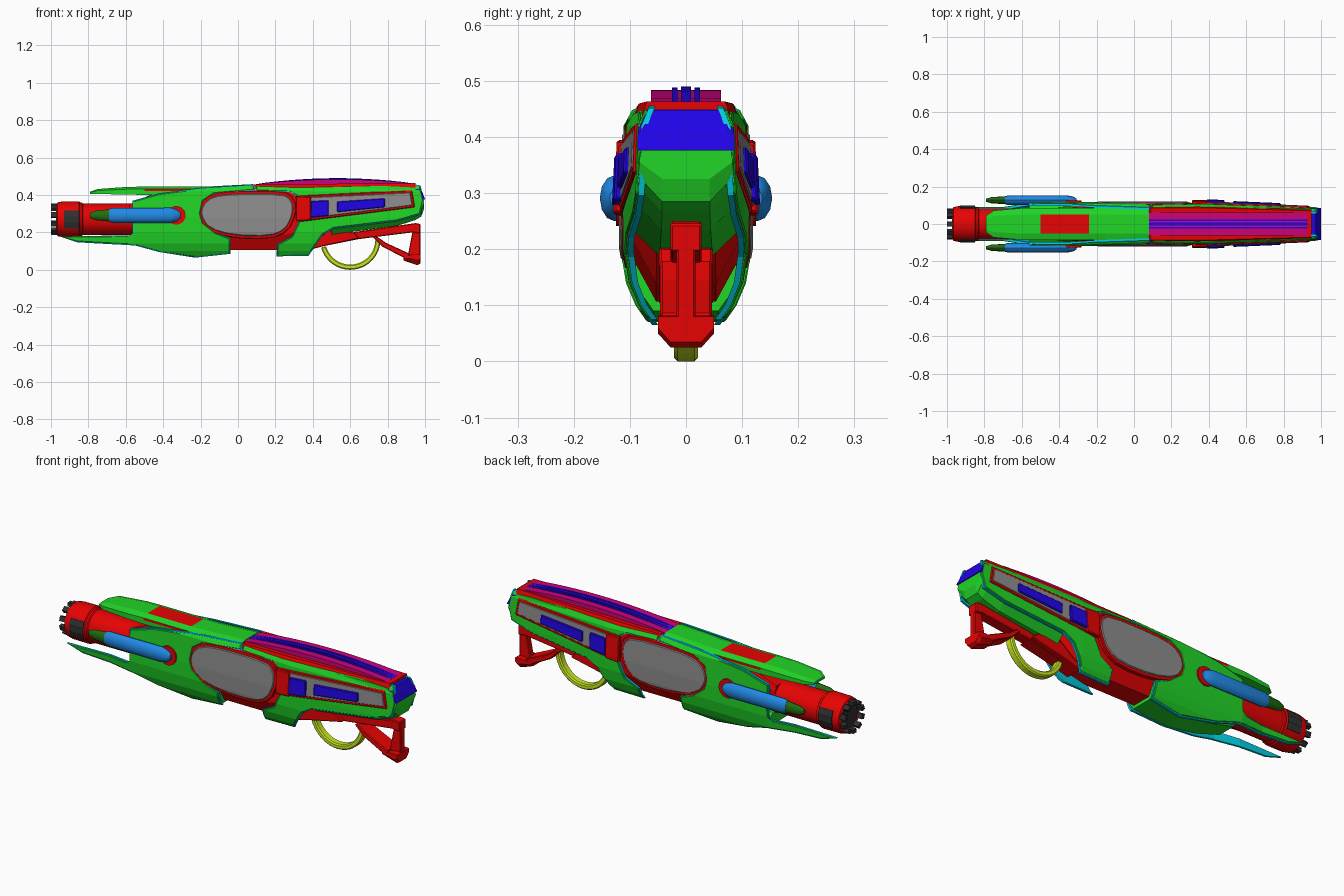
import bpy, bmesh, math
from mathutils import Matrix, Vector

old = bpy.data.objects.get("Cube")
if old:
    bpy.data.objects.remove(old, do_unlink=True)


def material(name, r, g, b):
    m = bpy.data.materials.new(name)
    m.use_nodes = True
    m.diffuse_color = (r, g, b, 1)
    m.node_tree.nodes["Principled BSDF"].inputs["Base Color"].default_value = (r, g, b, 1)
    return m


RED = material("red", .8, .001, .001)
GREEN = material("green", .015, .67, .02)
BLUE = material("deep blue", .015, .001, .8)
SKY = material("sky blue", .015, .25, .78)
GREY = material("grey", .27, .27, .27)
MAGENTA = material("magenta", .6, .001, .2)
CYAN = material("cyan", .001, .62, .78)
YELLOW = material("yellow green", .62, .83, .015)
DARK = material("charcoal", .03, .03, .03)
MOSS = material("dark green", .015, .15, .005)


def finish(name, bm, *mats, bevel=0, smooth=False):
    bmesh.ops.recalc_face_normals(bm, faces=bm.faces[:])
    mesh = bpy.data.meshes.new(name)
    bm.to_mesh(mesh)
    bm.free()
    for m in mats:
        mesh.materials.append(m)
    ob = bpy.data.objects.new(name, mesh)
    bpy.context.collection.objects.link(ob)
    if bevel:
        mod = ob.modifiers.new("edge", "BEVEL")
        mod.width, mod.segments = bevel, 1
        mod.limit_method, mod.angle_limit = "ANGLE", math.radians(40)
    if smooth:
        bpy.ops.object.select_all(action="DESELECT")
        ob.select_set(True)
        bpy.context.view_layer.objects.active = ob
        bpy.ops.object.shade_smooth_by_angle(angle=math.radians(35))


def loft(name, stations, mats, kb=.55, kt=.7, cb=.08, ct=.03, rule=None):
    """Chamfered section swept along x; a station is (x, bottom, top, half width)."""
    bm = bmesh.new()
    rings = []
    for x, zb, zt, w in stations:
        h = zt - zb
        half = [(w * kb, zb), (w, zb + min(cb, .6 * h)), (w, zt - min(ct, .3 * h)), (w * kt, zt)]
        ring = half + [(-y, z) for y, z in reversed(half)]
        rings.append([bm.verts.new((x, y, z)) for y, z in ring])
    for a, b in zip(rings, rings[1:]):
        for i in range(8):
            j = (i + 1) % 8
            bm.faces.new((a[i], a[j], b[j], b[i]))
    bm.faces.new(rings[0])
    bm.faces.new(rings[-1])
    if rule:
        for f in bm.faces:
            f.material_index = rule(f.calc_center_median())
    finish(name, bm, *mats)


def prism(name, outline, half_width, mat, y=0, bevel=.004):
    """Side outline extruded evenly across y."""
    bm = bmesh.new()
    face = bm.faces.new([bm.verts.new((x, y - half_width, z)) for x, z in outline])
    ext = bmesh.ops.extrude_face_region(bm, geom=[face])["geom"]
    for v in ext:
        if isinstance(v, bmesh.types.BMVert):
            v.co.y = y + half_width
    finish(name, bm, mat, bevel=bevel)


# half width of the outer skin by height, tapering toward both ends
SKIN = [(.06, .06), (.1, .088), (.14, .105), (.2, .115), (.28, .116), (.42, .109), (.46, .088)]


def skin(x, z):
    z = min(max(z, SKIN[0][0]), SKIN[-1][0])
    for (z0, w0), (z1, w1) in zip(SKIN, SKIN[1:]):
        if z <= z1:
            w = w0 + (w1 - w0) * (z - z0) / (z1 - z0)
            break
    nose = min(1, max(0, -.56 - x) / .14)
    return w * (1 - .2 * max(0, x - .4) / .6 - .2 * nose)


def plate(name, outline, mat, out, depth=.02, bevel=.004):
    """Side plate wrapped on the skin, on both sides."""
    bm = bmesh.new()
    bm.faces.new([bm.verts.new((x, 0, z)) for x, z in outline])
    cuts = [((0, 0, z), (0, 0, 1)) for z, _ in SKIN[1:-1]] + [((x, 0, 0), (1, 0, 0)) for x in (-.7, -.56, .4)]
    for co, no in cuts:
        bmesh.ops.bisect_plane(bm, geom=bm.verts[:] + bm.edges[:] + bm.faces[:],
                               plane_co=co, plane_no=no)
    inner = bm.verts[:]
    ext = bmesh.ops.extrude_face_region(bm, geom=bm.faces[:])["geom"]
    for v in inner:
        v.co.y = skin(v.co.x, v.co.z) + out - depth
    for v in ext:
        if isinstance(v, bmesh.types.BMVert):
            v.co.y = skin(v.co.x, v.co.z) + out
    bmesh.ops.recalc_face_normals(bm, faces=bm.faces[:])
    copy = bmesh.ops.duplicate(bm, geom=bm.verts[:] + bm.edges[:] + bm.faces[:])["geom"]
    for v in copy:
        if isinstance(v, bmesh.types.BMVert):
            v.co.y *= -1
    finish(name, bm, mat, bevel=bevel)


def grow(pts, d):
    """Offset a closed outline outward by d."""
    p = [Vector(q) for q in pts]
    n = len(p)
    area = sum(p[i - 1].x * p[i].y - p[i].x * p[i - 1].y for i in range(n))
    s = 1 if area > 0 else -1
    result = []
    for i in range(n):
        a, b = (p[i] - p[i - 1]).normalized(), (p[(i + 1) % n] - p[i]).normalized()
        na, nb = Vector((a.y, -a.x)), Vector((b.y, -b.x))
        result.append(tuple(p[i] + (na + nb) * (s * d / max(.5, 1 + na.dot(nb)))))
    return result


def lathe(name, profile, mat, location, steps=24, shape=Matrix()):
    bm = bmesh.new()
    vs = [bm.verts.new((x, 0, r)) for x, r in profile]
    es = [bm.edges.new(e) for e in zip(vs, vs[1:])]
    bmesh.ops.spin(bm, geom=vs + es, cent=(0, 0, 0), axis=(1, 0, 0), angle=math.tau, steps=steps)
    bmesh.ops.remove_doubles(bm, verts=bm.verts[:], dist=.0005)
    bm.transform(Matrix.Translation(location) @ shape)
    finish(name, bm, mat, smooth=True)


def box(name, centre, size, mat, turn):
    bm = bmesh.new()
    bmesh.ops.create_cube(bm, size=1)
    bm.transform(turn @ Matrix.Translation(centre) @ Matrix.Diagonal((*size, 1)))
    finish(name, bm, mat)


# red core
loft("core", [(-.58, .2, .35, .075), (-.46, .16, .405, .085), (-.2, .12, .425, .094), (-.05, .107, .43, .097),
              (.07, .107, .435, .097), (.09, .107, .455, .097), (.25, .107, .456, .097), (.4, .14, .458, .097),
              (.5, .22, .46, .094), (.95, .3, .463, .08)], [RED], kt=.88)

# barrel and muzzle
AXIS = (0, 0, .27)
lathe("barrel", [(-.96, 0), (-.96, .07), (-.972, .076), (-.965, .09), (-.94, .095), (-.85, .096), (-.845, .09),
                 (-.835, .09), (-.83, .084), (-.5, .084), (-.5, 0)], RED, AXIS, 32)
lathe("bore", [(-.967, 0), (-.967, .072), (-.955, .072)], DARK, AXIS)
for i in range(10):
    turn = Matrix.Translation(AXIS) @ Matrix.Rotation(math.tau * i / 10, 4, "X")
    box("muzzle_tooth", (-.978, 0, .074), (.044, .026, .02), DARK, turn)
for side in (-1, 1):
    for tilt in (-.34, 0, .34):
        turn = Matrix.Translation(AXIS) @ Matrix.Rotation(tilt, 4, "X")
        box("muzzle_panel", (-.89, side * .092, 0), (.08, .012, .033), DARK, turn)

# front hood, with red top patch and thin red side strips
loft("hood", [(-.79, .405, .418, .045), (-.75, .405, .432, .072), (-.6, .403, .443, .085), (-.5, .4, .445, .085),
              (-.24, .4, .445, .085), (-.15, .405, .446, .085), (.08, .425, .458, .085)], [GREEN, RED],
     kb=1, kt=.6, cb=.021, ct=.012,
     rule=lambda c: int(-.5 < c.x < -.24 and (abs(c.y) < .03 or abs(c.y) > .08) and c.z > .415))

# lower hull
loft("lower_hull", [(-.56, .14, .2, .095), (-.42, .098, .25, .105), (-.23, .07, .25, .107), (-.045, .09, .2, .105)],
     [GREEN])

# side shells with cyan liners; the front pair runs forward in thin prongs
front_shell = [(-.56, .18), (-.56, .365), (-.42, .405), (-.2, .432), (.08, .45), (.09, .43), (-.13, .41),
               (-.19, .37), (-.205, .3), (-.19, .25), (-.12, .195), (-.045, .165), (-.045, .09), (-.23, .07),
               (-.42, .1), (-.55, .135), (-.86, .152), (-.95, .178)]
rear_shell = [(.1, .447), (.33, .439), (.92, .455), (.972, .447), (.988, .37), (.97, .3), (.85, .265),
              (.51, .225), (.45, .19), (.375, .08), (.21, .077), (.215, .135), (.29, .175), (.33, .26),
              (.33, .39), (.28, .42), (.1, .425)]
for label, outline, out in (("front", front_shell, .002), ("rear", rear_shell, -.003)):
    plate(label + "_side_shell", outline, GREEN, out, .009, bevel=.003)
    plate(label + "_shell_liner", grow(outline, .005), CYAN, out - .005, .011, bevel=0)

# rear housing and butt cap
loft("rear_housing", [(.5, .188, .44, .094), (.85, .235, .445, .088), (.945, .265, .44, .085),
                      (.95, .267, .385, .086), (.98, .285, .38, .085), (.994, .325, .376, .083)],
     [GREEN], kb=.5, kt=.95, cb=.045)
loft("butt_cap", [(.94, .376, .45, .082), (.97, .376, .448, .083), (.986, .376, .415, .086),
                  (.999, .376, .38, .086)], [BLUE], kb=1, kt=.85, cb=.01, ct=.02)

# oval side windows
corners = [Vector(c) for c in ((-.19, .345), (-.14, .392), (-.02, .407), (.24, .407), (.29, .37), (.295, .3),
                               (.255, .215), (.17, .18), (-.02, .183), (-.155, .22), (-.2, .29))]
oval = []
for a, b in zip(corners, corners[1:] + corners[:1]):
    oval += [tuple(a.lerp(b, .25)), tuple(a.lerp(b, .75))]
plate("window_rim", grow(oval, .016), RED, -.001)
plate("window", oval, GREY, .004, bevel=.007)

# rear side panels
panel = [(.34, .385), (.92, .413), (.932, .345), (.34, .27)]
plate("panel_frame", grow(panel, .012), RED, .002)
plate("panel_field", panel, GREY, .005)
plate("panel_block", [(.31, .395), (.39, .39), (.39, .265), (.31, .26)], RED, .013)
plate("panel_plate", [(.39, .367), (.485, .372), (.485, .288), (.39, .28)], BLUE, .016)
plate("panel_slot", [(.53, .365), (.785, .382), (.785, .335), (.53, .308)], BLUE, .013)


# arched top rail with blue ridges
def arch(lift):
    top = [(.08 + .86 * i / 14, .455 + .006 * i / 14 + (.026 + lift) * math.sin(math.pi * i / 14) ** .8)
           for i in range(15)]
    return top + [(.94, .45), (.08, .445)]


prism("top_rail", arch(0), .062, MAGENTA, bevel=0)
for y, lift, half in ((0, .006, .009), (-.02, .004, .005), (.02, .004, .005)):
    prism("rail_ridge", arch(lift), half, BLUE, y, bevel=0)

# flattened side pods
FLAT = Matrix.Diagonal((1, .65, 1, 1))
for side in (-1, 1):
    where = (0, side * .127, .291)
    lathe("pod", [(-.69, 0), (-.69, .034), (-.67, .04), (-.36, .041), (-.325, .03), (-.308, .014), (-.306, 0)],
          SKY, where, 12, FLAT)
    lathe("pod_tip", [(-.79, 0), (-.79, .014), (-.76, .026), (-.68, .033), (-.68, 0)], MOSS, where, 12, FLAT)
    lathe("pod_socket", [(-.02, 0), (-.02, .05), (.012, .05), (.012, 0)], RED,
          (-.33, side * .113, .291), 20, Matrix.Rotation(side * math.pi / 2, 4, "Z"))

# open stock and trigger guard
prism("stock_beam", [(.37, .155), (.64, .205), (.95, .25), (.975, .245), (.975, .195), (.93, .2), (.65, .165),
                     (.45, .125), (.37, .12)], .028, RED)
prism("grip_fairing", [(.36, .17), (.5, .215), (.62, .2), (.65, .168), (.45, .125), (.36, .1)], .048, RED)
prism("stock_post", [(.935, .215), (.975, .22), (.975, .06), (.905, .06)], .017, RED)
prism("stock_strut", [(.72, .175), (.74, .18), (.79, .145), (.92, .085), (.905, .055), (.77, .125)], .046, RED)
loft("stock_toe", [(.885, .05, .07, .046), (.93, .034, .081, .05), (.96, .025, .082, .05), (.977, .035, .08, .05)],
     [RED], kb=.55, kt=1, cb=.025, ct=.001)
arc = [math.radians(195 + 165 * i / 20) for i in range(21)]
ring = [(.6 + r * math.cos(a), .162 + r * math.sin(a))
        for r, angles in ((.162, arc), (.134, arc[::-1])) for a in angles]
prism("trigger_guard", ring, .021, YELLOW, bevel=.006)
